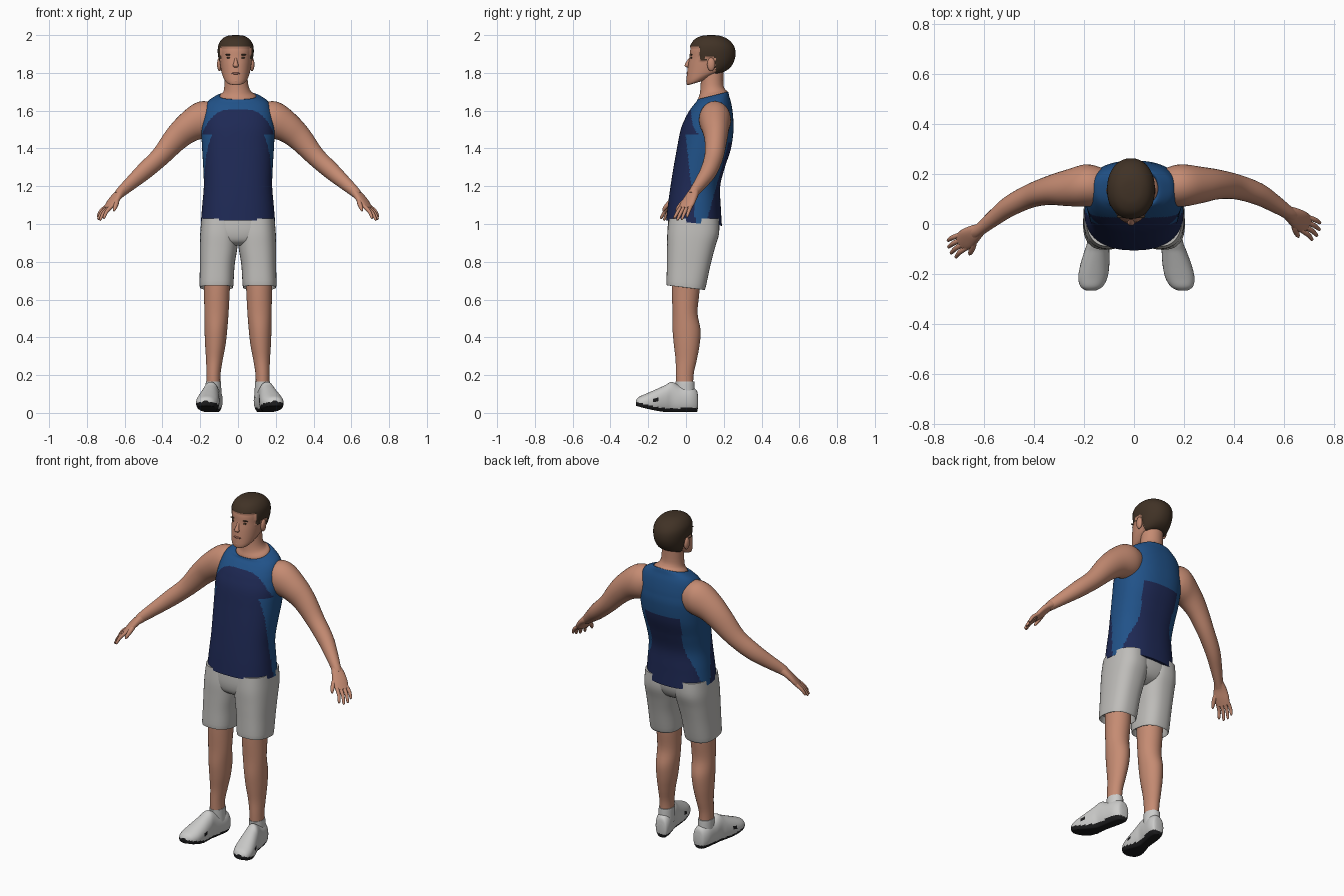
import bpy, bmesh, math
from mathutils import Vector, Matrix

def material(name, r, g, b):
    m = bpy.data.materials.new(name)
    m.diffuse_color = (r, g, b, 1)
    return m

SKIN = material("skin", 0.56, 0.26, 0.17)
LIP = material("lips", 0.36, 0.14, 0.10)
HAIR = material("hair_brown", 0.052, 0.032, 0.019)
BLUE = material("shirt_blue", 0.015, 0.085, 0.25)
NAVY = material("shirt_navy", 0.013, 0.022, 0.09)
GREY = material("shorts_grey", 0.52, 0.51, 0.49)
WHITE = material("shoe_white", 0.60, 0.60, 0.59)
BLACK = material("sole_black", 0.012, 0.012, 0.013)

X, Y, Z = Vector((1, 0, 0)), Vector((0, 1, 0)), Vector((0, 0, 1))

def finish(name, bm, mats, rule=None):
    bmesh.ops.recalc_face_normals(bm, faces=bm.faces)
    if rule:
        for f in bm.faces:
            f.material_index = rule(f.calc_center_median())
    me = bpy.data.meshes.new(name)
    bm.to_mesh(me)
    bm.free()
    ob = bpy.data.objects.new(name, me)
    bpy.context.collection.objects.link(ob)
    for m in mats:
        me.materials.append(m)
    bpy.ops.object.select_all(action='DESELECT')
    ob.select_set(True)
    bpy.context.view_layer.objects.active = ob
    bpy.ops.object.shade_smooth_by_angle(angle=math.radians(50))
    return ob

def spline(rows, sub):
    """Smoothly interpolate rows of ring parameters."""
    out = []
    for i in range(len(rows) - 1):
        q = [rows[min(max(i + k, 0), len(rows) - 1)] for k in (-1, 0, 1, 2)]
        for s in range(sub):
            t = s / sub
            out.append([b + 0.5 * t * (c - a + t * (2*a - 5*b + 4*c - d + t * (3*(b - c) + d - a)))
                        for a, b, c, d in zip(*q)])
    return out + [list(rows[-1])]

def loft(name, rows, mats, axes=None, seg=32, sub=4, e=2.0, rule=None, warp=None):
    """Rows are x, y, z, half width, half depth, tilt."""
    rows = spline([tuple(r) + (0,) * (6 - len(r)) for r in rows], sub)
    bm, rings = bmesh.new(), []
    for i, (x, y, z, a, b, tilt) in enumerate(rows):
        if axes:
            u, v = axes
        else:
            p, n = rows[max(i - 1, 0)], rows[min(i + 1, len(rows) - 1)]
            t = (Vector(n[:3]) - Vector(p[:3])).normalized()
            u = t.cross(Z).normalized()
            v = u.cross(t)
        ring = []
        for k in range(seg):
            c, s = math.cos(2 * math.pi * k / seg), math.sin(2 * math.pi * k / seg)
            c = math.copysign(abs(c) ** (2 / e), c) * a
            s = math.copysign(abs(s) ** (2 / e), s) * b
            p = Vector((x, y, z)) + u * c + v * s + Z * tilt * s
            ring.append(bm.verts.new(warp(p) if warp else p))
        rings.append(ring)
    for r, q in zip(rings, rings[1:]):
        for k in range(seg):
            bm.faces.new((r[k], r[(k + 1) % seg], q[(k + 1) % seg], q[k]))
    bm.faces.new(rings[0])
    bm.faces.new(rings[-1])
    return finish(name, bm, mats, rule)

def ball(name, loc, size, mat):
    bm = bmesh.new()
    bmesh.ops.create_uvsphere(bm, u_segments=16, v_segments=10, radius=1,
                              matrix=Matrix.Translation(loc) @ Matrix.Diagonal((*size, 1)))
    return finish(name, bm, [mat])

def upright(rows, cx=0):
    """z, half width, front y, back y, tilt -> loft rows."""
    return [(cx, (r[2] + r[3]) / 2, r[0], r[1], (r[3] - r[2]) / 2, r[4] if len(r) > 4 else 0) for r in rows]

# Sleeveless shirt with navy front and back panels
def shirt_rule(c):
    x, y, z = c
    front = z < 1.607 - 0.08 * (abs(x) / 0.165) ** 3.5 and y < 0.11
    if z < 1.47:
        front = front and y < 0.05 - 0.116 * (z - 1.02)
    back = z < 1.43 and y > 0.11 + 0.28 * (z - 1.02)
    return 1 if front or back else 0

loft("shirt", upright([
    (1.005, .197, -.105, .190, -.1), (1.10, .189, -.095, .184, -.05), (1.20, .181, -.082, .181),
    (1.30, .184, -.066, .206), (1.40, .190, -.048, .238), (1.50, .194, -.028, .252),
    (1.56, .187, -.004, .250), (1.60, .179, .018, .246), (1.635, .167, .040, .239, .05),
    (1.66, .146, .055, .230, .14), (1.68, .103, .061, .222, .25), (1.665, .090, .075, .210, .25)]),
    [BLUE, NAVY], (X, Y), seg=128, sub=10, e=2.35, rule=shirt_rule)

# Neck
loft("neck", [(0, .14, 1.58, .09, .06), (0, .142, 1.67, .099, .079, .25), (-.004, .141, 1.70, .074, .068, .15),
              (-.009, .138, 1.74, .063, .060), (-.013, .138, 1.83, .060, .060)], [SKIN], (X, Y))

# Head, with the hair raised slightly above the hairline
HX = -.012
def hairline(y):
    if y < .075:
        return 1.935
    if y < .105:
        return 1.865
    if y < .155:
        return 1.885
    return 1.785

def is_hair(c):
    return 1 if c.z > hairline(c.y) else 0

def puff(p):
    if is_hair(p):
        d = p - Vector((HX, .14, 1.88))
        p = p + d.normalized() * .006
    return p

loft("head", upright([
    (1.750, .030, .030, .095, .30), (1.756, .050, .008, .130, .33), (1.775, .064, .002, .170, .30),
    (1.80, .074, .004, .208, .15), (1.84, .082, .011, .236), (1.88, .087, .018, .254),
    (1.92, .090, .022, .255), (1.95, .085, .032, .242), (1.975, .068, .052, .216),
    (1.99, .042, .085, .18), (1.994, .012, .12, .145)], HX),
    [SKIN, HAIR], (X, Y), seg=72, sub=6, e=2.15, rule=is_hair, warp=puff)

# Face details
loft("nose", [(HX, .026, 1.882, .006, .007), (HX, .012, 1.86, .009, .010),
              (HX, .005, 1.838, .015, .012), (HX, .012, 1.828, .008, .006)], [SKIN], (X, Y), seg=16)
ball("mouth", (HX, .009, 1.797), (.024, .007, .006), LIP)
ball("chin", (HX, .017, 1.757), (.026, .016, .016), SKIN)
for s, side in ((1, "right"), (-1, "left")):
    ball("eye_" + side, (HX + s * .036, .028, 1.880), (.012, .005, .005), HAIR)
    ball("brow_" + side, (HX + s * .038, .029, 1.896), (.020, .006, .004), HAIR)
    ball("ear_" + side, (HX + s * .086, .133, 1.845), (.013, .021, .036), SKIN)

# Seat of the shorts joining both legs
loft("shorts_seat", upright([(1.03, .186, -.094, .175), (.96, .188, -.097, .170), (.91, .150, -.085, .145),
                             (.885, .07, -.05, .10)]), [GREY], (X, Y), seg=48, e=2.4)

for s, side in ((1, "right"), (-1, "left")):
    def flip(p, s=s):
        return Vector((p.x * s, p.y, p.z))

    def arm_warp(p, s=s):
        # the left arm reaches slightly further forward
        f = max(0, min(1, (p.x - .2) / .43)) if s < 0 else 0
        return Vector((p.x * s, p.y - .07 * f, p.z))

    # Shorts leg with a hollow hem
    loft("shorts_leg_" + side, [
        (.095, .042, 1.03, .098, .132), (.098, .038, .95, .102, .137), (.103, .026, .87, .099, .126),
        (.110, .014, .78, .092, .115), (.114, .000, .672, .089, .103, -.11),
        (.114, .000, .672, .082, .096, -.11), (.114, 0, .71, .078, .09)],
        [GREY], (X, Y), seg=40, e=2.5, warp=flip)

    # Leg
    loft("leg_" + side, [
        (.112, 0, .74, .072, .075), (.112, -.002, .64, .068, .073), (.114, -.005, .53, .064, .066),
        (.117, .003, .44, .060, .074), (.120, .004, .36, .054, .068), (.125, .001, .28, .044, .056),
        (.130, -.007, .2, .037, .047), (.130, -.007, .1, .037, .045)], [SKIN], (X, Y), warp=flip)

    # Sock
    loft("sock_" + side, [(.13, -.003, .08, .042, .050), (.13, -.005, .15, .041, .050),
                          (.13, -.006, .165, .040, .050)], [WHITE], (X, Y), warp=flip)

    # Shoe with upturned toe and dark sole
    def lift(y):
        return .032 * max(0, min(1, (-y - .10) / .16)) ** 1.4

    def shoe_warp(p, s=s):
        p = Vector((p.x, p.y, max(p.z, .004 + lift(p.y))))
        p.x += (.22 if s > 0 else .15) * (.06 - p.y)
        return Vector((p.x * s, p.y, p.z))

    def shoe_rule(c):
        vent = -.172 < c.y < -.145 and .062 < c.z < .078
        return 1 if vent or c.z < .025 + lift(c.y) else 0

    outline = [(.064, .02, .035, .085), (.056, .036, .0, .120), (.025, .047, -.006, .138), (-.03, .046, -.006, .143),
               (-.075, .044, -.006, .164), (-.11, .050, -.006, .147), (-.165, .058, -.006, .122),
               (-.215, .058, .005, .100), (-.25, .044, .018, .084), (-.266, .018, .035, .066)]
    loft("shoe_" + side, [(.123, y, (lo + hi) / 2, w, (hi - lo) / 2) for y, w, lo, hi in outline],
         [WHITE, BLACK], (X, Z), seg=48, sub=6, e=2.2, rule=shoe_rule, warp=shoe_warp)

    # Arm from inside the shoulder to the wrist
    loft("arm_" + side, [
        (.10, .150, 1.575, .06, .06), (.155, .152, 1.562, .080, .092), (.20, .154, 1.545, .084, .096),
        (.265, .156, 1.508, .073, .080), (.33, .158, 1.45, .060, .067), (.41, .148, 1.358, .050, .052),
        (.495, .120, 1.28, .044, .046), (.56, .082, 1.222, .035, .037), (.613, .047, 1.175, .027, .029),
        (.635, .033, 1.152, .027, .023)], [SKIN], warp=arm_warp)

    # Palm
    loft("palm_" + side, [(.610, .048, 1.177, .025, .025), (.640, .030, 1.148, .036, .020),
                          (.668, .010, 1.112, .042, .017), (.692, -.005, 1.082, .036, .012)],
         [SKIN], seg=20, e=2.3, warp=arm_warp)

    # Fingers spread across the palm, and the thumb
    across = Vector((-.5, -.86, 0))
    for i, length in enumerate((.82, 1.0, 1.05, .92)):
        o = across * (i - 1.5) * .019
        base = Vector((.680, .002, 1.096)) + o
        tip = base + (Vector((.056, -.036, -.072)) + o * .35) * length
        mid = base.lerp(tip, .5) + Vector((.006, 0, .003))
        loft("finger_%d_%s" % (i + 1, side), [(*base, .0105, .0105), (*mid, .0095, .0095),
             (*base.lerp(tip, .93), .007, .007), (*tip, .003, .003)], [SKIN], seg=12, warp=arm_warp)
    loft("thumb_" + side, [(.640, .015, 1.14, .014, .014), (.643, -.018, 1.112, .013, .013),
                           (.652, -.042, 1.085, .010, .010), (.657, -.052, 1.068, .004, .004)],
         [SKIN], seg=12, warp=arm_warp)
